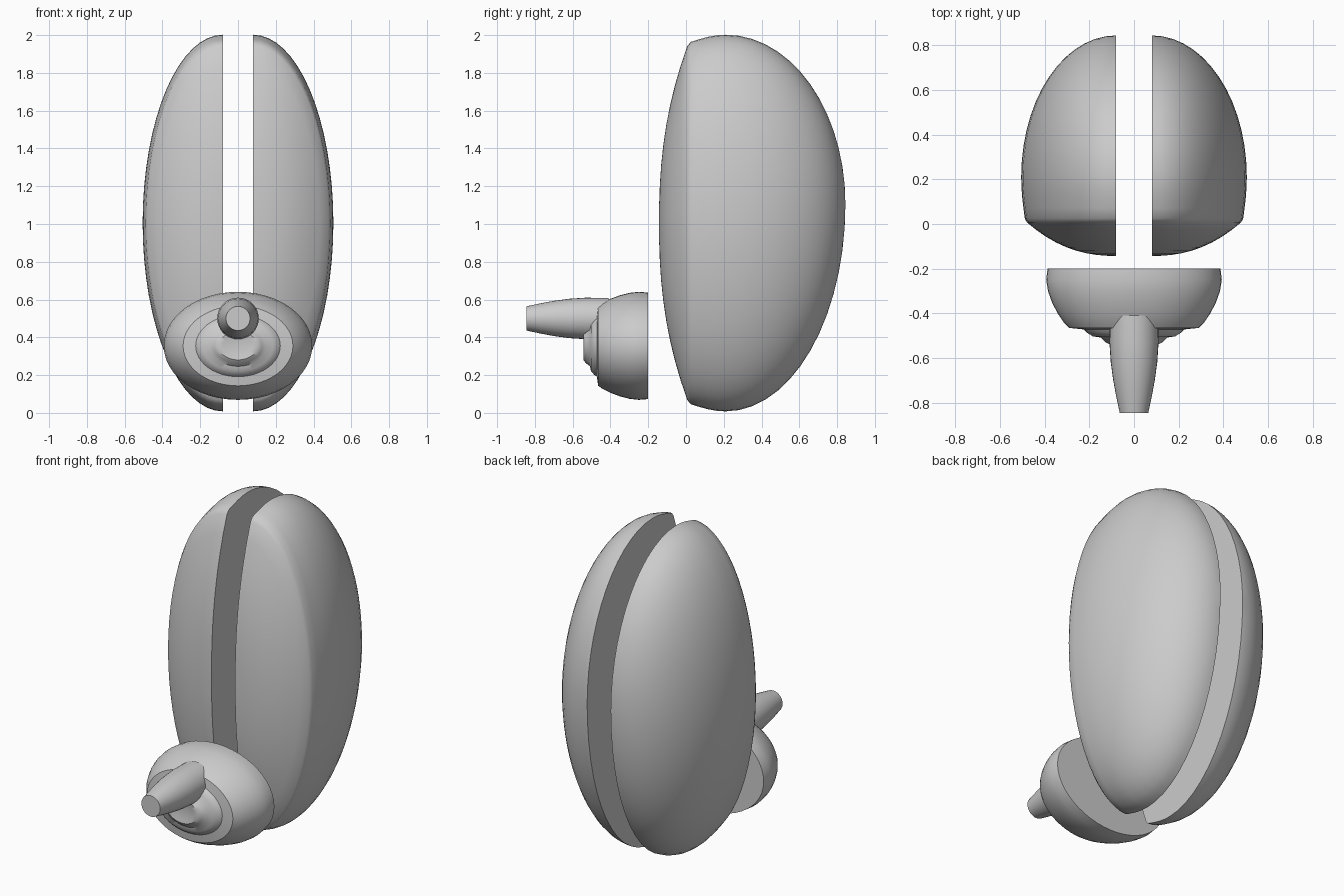
import bpy, bmesh, math

if "Cube" in bpy.data.objects:
    bpy.data.objects.remove(bpy.data.objects["Cube"])

grey = bpy.data.materials.new("plain grey")
grey.diffuse_color = (0.6, 0.6, 0.6, 1)
grey.use_nodes = True
grey.node_tree.nodes["Principled BSDF"].inputs["Base Color"].default_value = grey.diffuse_color


def loft(name, rings, rx, rz, sides, cut=None, angle=40):
    """Elliptical rings (y, scale, centre z) lofted along y; cut keeps x > 0, moved out by cut."""
    bm = bmesh.new()
    loops = []
    for y, s, zc in rings:
        if s == 0:
            loops.append([bm.verts.new((0, y, zc))])
        else:
            loops.append([bm.verts.new((rx * s * math.cos(2 * math.pi * i / sides), y,
                                        zc + rz * s * math.sin(2 * math.pi * i / sides)))
                          for i in range(sides)])
    for a, b in zip(loops, loops[1:]):
        for i in range(sides):
            j = (i + 1) % sides
            quad = [a[i % len(a)], a[j % len(a)], b[j % len(b)], b[i % len(b)]]
            bm.faces.new(list(dict.fromkeys(quad)))
    for end in (loops[0], loops[-1]):
        if len(end) > 1:
            bm.faces.new(end)
    if cut is not None:
        bmesh.ops.bisect_plane(bm, geom=bm.verts[:] + bm.edges[:] + bm.faces[:], dist=1e-5,
                               plane_co=(0, 0, 0), plane_no=(1, 0, 0), clear_inner=True)
        edges = [e for e in bm.edges if e.is_boundary]
        bmesh.ops.contextual_create(bm, geom=edges)
        bmesh.ops.translate(bm, verts=bm.verts, vec=(cut, 0, 0))
    bmesh.ops.recalc_face_normals(bm, faces=bm.faces)
    me = bpy.data.meshes.new(name)
    bm.to_mesh(me)
    bm.free()
    me.materials.append(grey)
    ob = bpy.data.objects.new(name, me)
    bpy.context.collection.objects.link(ob)
    bpy.ops.object.select_all(action='DESELECT')
    bpy.context.view_layer.objects.active = ob
    ob.select_set(True)
    bpy.ops.object.shade_smooth_by_angle(angle=math.radians(angle))
    return ob


# Split body: shallow front dome, rounded rim, deep rounded back
rings = []
for k in range(10):
    t = k / 9
    rings.append((-0.143 + 0.15 * t ** 2.3, 0.94 * t, 1.005))
rings.append((0.025, 0.962, 1.005))
for k in range(1, 5):
    t = k / 4
    rings.append((0.025 + 0.185 * t, 0.962 + 0.038 * math.sin(t * math.pi / 2), 1.005))
for k in range(1, 15):
    a = k / 14 * math.pi / 2
    s = math.cos(a) if k < 14 else 0
    rings.append((0.21 + 0.634 * math.sin(a), s, 1.005 + 0.1 * (1 - s)))
right_half = loft("body_half", rings, 0.425, 0.997, 64, cut=0.08, angle=60)
mirror = right_half.modifiers.new("other_half", 'MIRROR')
mirror.use_axis = (True, False, False)

# Oval bulb with flat back and stepped front
profile = [(-0.2, 0.985), (-0.25, 1), (-0.3, 0.98), (-0.35, 0.935), (-0.4, 0.87),
           (-0.44, 0.8), (-0.465, 0.74), (-0.472, 0.57), (-0.485, 0.54), (-0.503, 0.47),
           (-0.508, 0.38), (-0.53, 0.32), (-0.543, 0.26), (-0.54, 0.2), (-0.53, 0)]
loft("bulb", [(y, s, 0.355) for y, s in profile], 0.393, 0.286, 48)

# Tapered spout
spout = [(-0.845, 0.064), (-0.77, 0.08), (-0.7, 0.093), (-0.62, 0.104),
         (-0.53, 0.11), (-0.41, 0.108)]
loft("spout", [(y, r, 0.5) for y, r in spout], 1, 1, 32)
